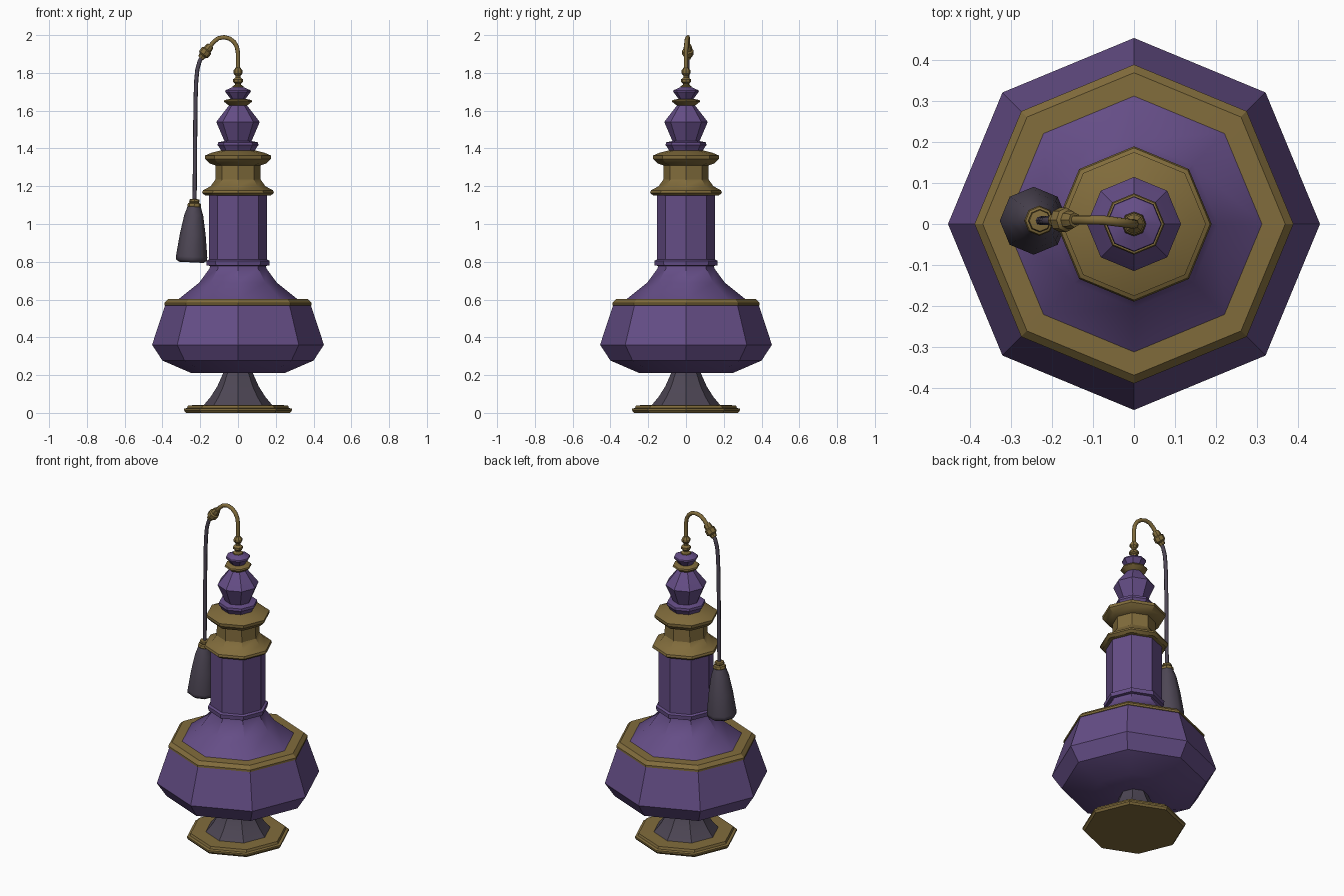
import bpy, bmesh, math
from mathutils import Vector, Matrix

if "Cube" in bpy.data.objects:
    bpy.data.objects.remove(bpy.data.objects["Cube"])


def mat(name, rgb):
    m = bpy.data.materials.new(name)
    m.diffuse_color = (*rgb, 1)
    m.use_nodes = True
    m.node_tree.nodes["Principled BSDF"].inputs["Base Color"].default_value = m.diffuse_color
    return m


PURPLE = mat("purple_glass", (0.13, 0.075, 0.24))
GOLD = mat("gold", (0.22, 0.15, 0.045))
DARK = mat("dark_grey", (0.075, 0.062, 0.09))


def finish(ob, m, angle=32):
    ob.data.materials.clear()
    ob.data.materials.append(m)
    bpy.ops.object.select_all(action='DESELECT')
    ob.select_set(True)
    bpy.context.view_layer.objects.active = ob
    bpy.ops.object.shade_smooth_by_angle(angle=math.radians(angle))


def lathe(name, profile, m, matrix=Matrix(), caps=(False, False), sides=8, angle=32):
    """Revolve (radius, height) points into a faceted solid, optional end caps."""
    bm = bmesh.new()
    rings = []
    for r, z in profile:
        rings.append([bm.verts.new(matrix @ Vector((
            r * math.cos(i * math.tau / sides), r * math.sin(i * math.tau / sides), z)))
            for i in range(sides)])
    for a, b in zip(rings, rings[1:]):
        for i in range(sides):
            j = (i + 1) % sides
            bm.faces.new((a[i], a[j], b[j], b[i]))
    if caps[0]:
        bm.faces.new(rings[0][::-1])
    if caps[1]:
        bm.faces.new(rings[-1])
    me = bpy.data.meshes.new(name)
    bm.to_mesh(me)
    bm.free()
    ob = bpy.data.objects.new(name, me)
    bpy.context.collection.objects.link(ob)
    finish(ob, m, angle)
    return ob


def along(a, b):
    """Matrix with origin at a and z pointing to b."""
    a, b = Vector(a), Vector(b)
    return Matrix.Translation(a) @ (b - a).to_track_quat('Z', 'Y').to_matrix().to_4x4()


def tube(name, pts, radius, m):
    cu = bpy.data.curves.new(name, 'CURVE')
    cu.dimensions = '3D'
    cu.bevel_depth = radius
    cu.bevel_resolution = 2
    cu.use_fill_caps = True
    sp = cu.splines.new('POLY')
    sp.points.add(len(pts) - 1)
    for p, co in zip(sp.points, pts):
        p.co = (*co, 1)
    ob = bpy.data.objects.new(name, cu)
    bpy.context.collection.objects.link(ob)
    bpy.ops.object.select_all(action='DESELECT')
    ob.select_set(True)
    bpy.context.view_layer.objects.active = ob
    bpy.ops.object.convert(target='MESH')
    finish(bpy.context.object, m, 50)


# Foot
lathe("foot_plate", [(.275, 0), (.285, .012), (.285, .022), (.27, .026), (.265, .04), (.17, .042)],
      GOLD, caps=(True, False))
lathe("foot_stem", [(.182, .04), (.145, .085), (.11, .14), (.078, .212)], DARK)

# Body
lathe("body", [(.07, .21), (.245, .21), (.40, .277), (.455, .36), (.384, .575)], PURPLE)
lathe("body_rim", [(.375, .565), (.39, .57), (.39, .582), (.37, .602), (.30, .604)], GOLD)
lathe("shoulder", [(.315, .602), (.205, .69), (.15, .765), (.148, .785)], PURPLE)
lathe("neck_ring", [(.148, .778), (.166, .781), (.168, .805), (.152, .812)], PURPLE)
lathe("neck", [(.154, .80), (.154, 1.16)], PURPLE)

# Gold collar
lathe("collar", [(.15, 1.15), (.175, 1.152), (.19, 1.165), (.186, 1.178), (.145, 1.2),
                 (.12, 1.235), (.118, 1.31), (.15, 1.32), (.175, 1.345), (.176, 1.362),
                 (.14, 1.377), (.08, 1.392)], GOLD)

# Stopper
lathe("stopper_base", [(.088, 1.385), (.095, 1.40), (.108, 1.418), (.106, 1.432), (.06, 1.442)], PURPLE)
lathe("stopper_bulb", [(.07, 1.435), (.115, 1.54), (.108, 1.55), (.055, 1.618), (.04, 1.635)], PURPLE)
lathe("stopper_disc", [(.04, 1.622), (.055, 1.632), (.075, 1.648), (.072, 1.656), (.036, 1.663)], GOLD)
lathe("stopper_tip", [(.036, 1.658), (.068, 1.70), (.066, 1.708), (.03, 1.724)], PURPLE)
lathe("finial", [(.03, 1.718), (.028, 1.73), (.016, 1.737), (.017, 1.745), (.027, 1.752),
                 (.027, 1.765), (.014, 1.775), (.014, 1.785), (.024, 1.798), (.024, 1.812),
                 (.012, 1.828)], GOLD, caps=(False, True))

# Spray pipe, connector and hose
pipe = [(0, 1.815), (0, 1.905), (-.006, 1.937), (-.02, 1.963), (-.045, 1.982), (-.075, 1.989),
        (-.105, 1.983), (-.13, 1.963), (-.16, 1.925)]
tube("spray_pipe", [(x, .01 * min(1, -x / .08), z) for x, z in pipe], .0115, GOLD)
lathe("connector", [(.018, 0), (.022, .012), (.022, .028), (.03, .034), (.03, .06), (.02, .068), (.017, .085)],
      GOLD, along((-.145, .01, 1.945), (-.2, .01, 1.875)), (True, True))
hose = [(-.185, 1.895), (-.203, 1.862), (-.215, 1.82), (-.221, 1.76), (-.225, 1.65), (-.23, 1.11)]
tube("hose", [(x, .008, z) for x, z in hose], .011, DARK)

# Squeeze bulb, slightly tilted
frame = along((-.247, .008, .797), (-.23, .008, 1.13))
lathe("squeeze_bulb", [(.065, 0), (.082, .012), (.083, .03), (.068, .15), (.05, .25), (.034, .298)],
      DARK, frame, (True, True), angle=50)
lathe("bulb_cap", [(.034, .292), (.037, .3), (.034, .312), (.024, .316), (.028, .322), (.026, .333), (.012, .336)],
      GOLD, frame, (True, True))
